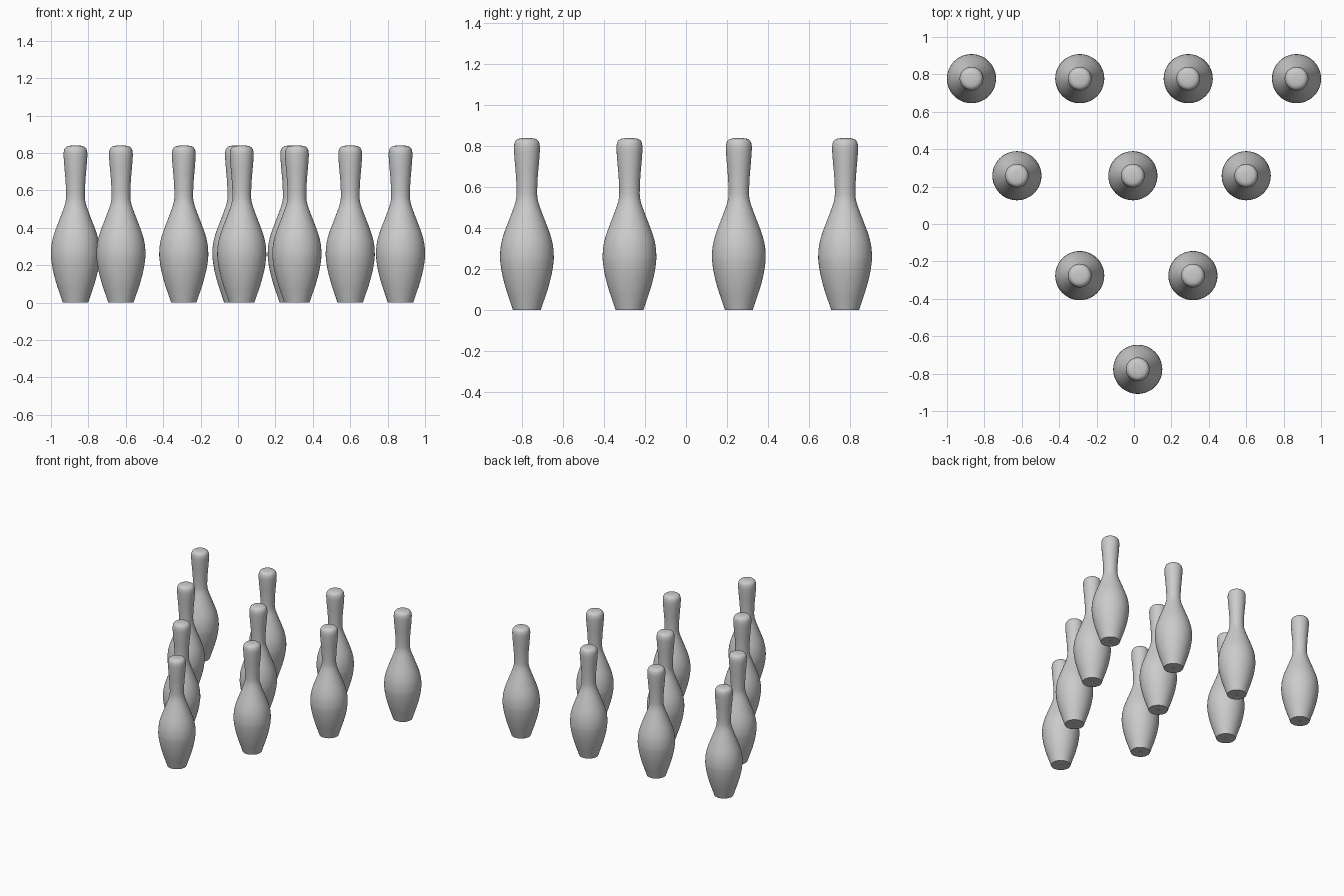
import bpy, bmesh, math

if "Cube" in bpy.data.objects:
    bpy.data.objects.remove(bpy.data.objects["Cube"])

# Pin outline (radius, height), base rim to crown
PROFILE = [(0.068, 0.0), (0.083, 0.045), (0.103, 0.105), (0.121, 0.175), (0.130, 0.235),
           (0.131, 0.270), (0.127, 0.315), (0.115, 0.365), (0.093, 0.425), (0.070, 0.485),
           (0.055, 0.530), (0.050, 0.570), (0.053, 0.650), (0.059, 0.720), (0.063, 0.775),
           (0.063, 0.802), (0.058, 0.822), (0.046, 0.834), (0.024, 0.839), (0.0, 0.840)]
SEGMENTS = 48


def smooth_curve(pts, steps=3):
    """Catmull-Rom refinement of the outline."""
    out = []
    for i in range(len(pts) - 1):
        p0, p1, p2 = pts[max(i - 1, 0)], pts[i], pts[i + 1]
        p3 = pts[min(i + 2, len(pts) - 1)]
        for s in range(steps):
            t = s / steps
            out.append(tuple(0.5 * (2 * b + (c - a) * t + (2 * a - 5 * b + 4 * c - d) * t * t
                                    + (3 * b - a - 3 * c + d) * t ** 3)
                             for a, b, c, d in zip(p0, p1, p2, p3)))
    return out + [pts[-1]]


def pin_mesh():
    bm = bmesh.new()
    # flat underside with a tiny centre hole, then the body outline
    outline = [(0.008, 0.02), (0.008, 0.0)] + smooth_curve(PROFILE)
    verts = [bm.verts.new((r, 0, z)) for r, z in outline]
    edges = [bm.edges.new(pair) for pair in zip(verts, verts[1:])]
    bmesh.ops.spin(bm, geom=verts + edges, cent=(0, 0, 0), axis=(0, 0, 1),
                   angle=math.tau, steps=SEGMENTS, use_duplicate=False)
    bmesh.ops.remove_doubles(bm, verts=bm.verts, dist=1e-5)
    # close the end of the hole
    bmesh.ops.holes_fill(bm, edges=[e for e in bm.edges if e.is_boundary], sides=0)
    bmesh.ops.recalc_face_normals(bm, faces=bm.faces)
    mesh = bpy.data.meshes.new("bowling_pin")
    bm.to_mesh(mesh)
    bm.free()
    return mesh


# Triangle layout: row y -> pin x positions
ROWS = [(-0.777, [0.02]),
        (-0.276, [-0.29, 0.315]),
        (0.258, [-0.626, -0.006, 0.60]),
        (0.777, [-0.869, -0.29, 0.29, 0.869])]

mesh = pin_mesh()
number = 1
for y, xs in ROWS:
    for x in xs:
        pin = bpy.data.objects.new(f"bowling_pin_{number}", mesh)
        bpy.context.collection.objects.link(pin)
        pin.location = (x, y, 0)
        number += 1

# Smooth body, sharp base rim
bpy.context.view_layer.objects.active = pin
pin.select_set(True)
bpy.ops.object.shade_smooth_by_angle(angle=math.radians(40))
